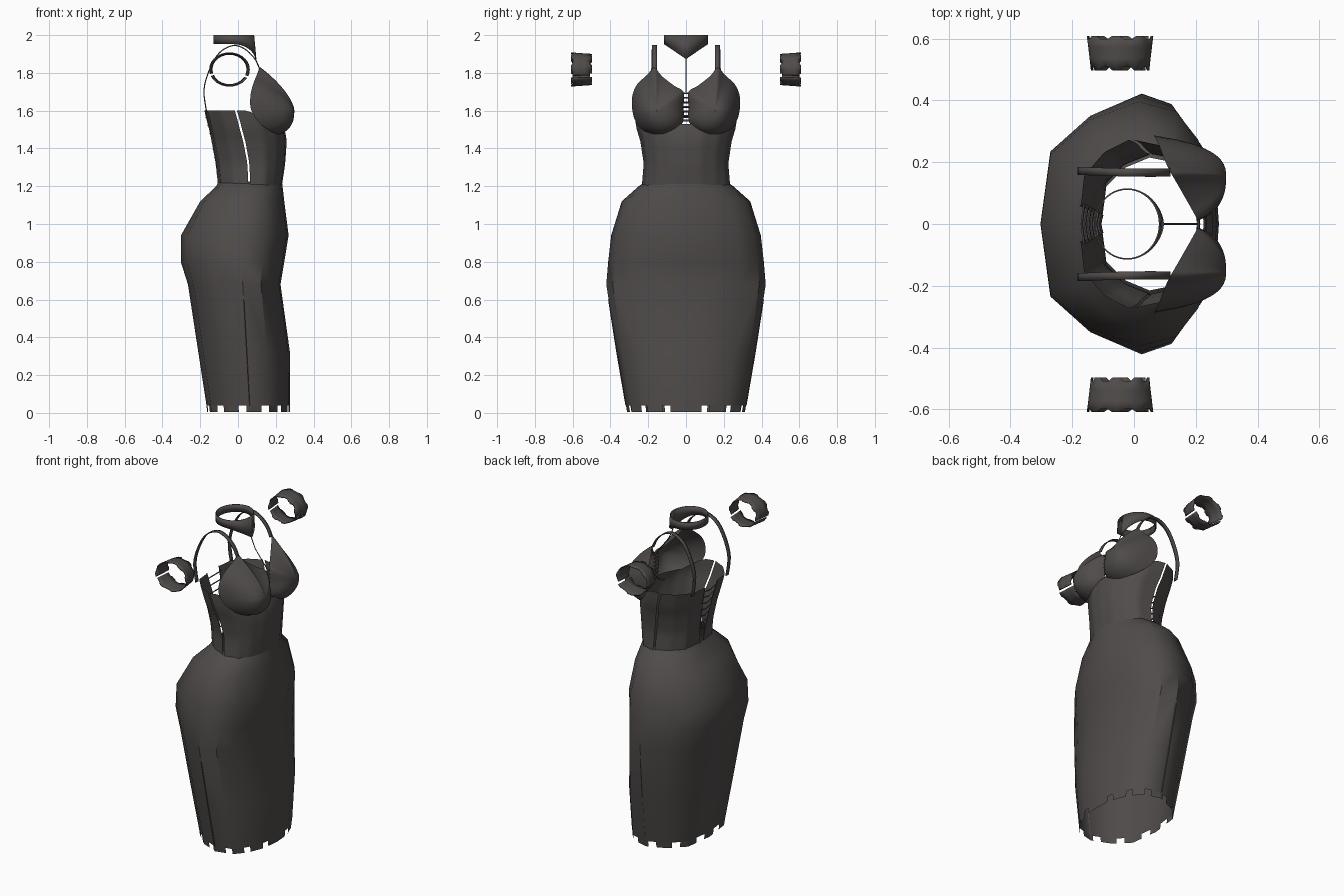
import bpy, bmesh, math
from mathutils import Vector

if "Cube" in bpy.data.objects:
    bpy.data.objects.remove(bpy.data.objects["Cube"])

cloth = bpy.data.materials.new("charcoal cloth")
cloth.diffuse_color = (0.078, 0.071, 0.068, 1)
cloth.use_nodes = True
cloth.node_tree.nodes["Principled BSDF"].inputs["Base Color"].default_value = cloth.diffuse_color


def finish(name, verts, faces, mirror=True, thick=0.0, angle=40):
    me = bpy.data.meshes.new(name)
    me.from_pydata([tuple(v) for v in verts], [], faces)
    me.materials.append(cloth)
    bm = bmesh.new()
    bm.from_mesh(me)
    bmesh.ops.remove_doubles(bm, verts=bm.verts, dist=0.0003)
    bmesh.ops.recalc_face_normals(bm, faces=bm.faces)
    bm.to_mesh(me)
    bm.free()
    ob = bpy.data.objects.new(name, me)
    bpy.context.collection.objects.link(ob)
    bpy.ops.object.select_all(action='DESELECT')
    bpy.context.view_layer.objects.active = ob
    ob.select_set(True)
    bpy.ops.object.shade_smooth_by_angle(angle=math.radians(angle))
    if thick:
        m = ob.modifiers.new("thickness", 'SOLIDIFY')
        m.thickness, m.offset = thick, 0
    if mirror:
        m = ob.modifiers.new("mirror", 'MIRROR')
        m.use_axis = (False, True, False)
        m.merge_threshold = 0.0005
    return ob


def grid(name, rows, closed=False, keep=lambda r, c: True, **kw):
    """Sheet through rows of points."""
    n = len(rows[0])
    faces = []
    for r in range(len(rows) - 1):
        for c in range(n if closed else n - 1):
            d = (c + 1) % n
            if keep(r, c):
                faces.append((r * n + c, r * n + d, (r + 1) * n + d, (r + 1) * n + c))
    return finish(name, [p for row in rows for p in row], faces, **kw)


def cord(name, pts, radius, mirror=False):
    """Thin square cord along a path."""
    pts = [Vector(p) for p in pts]
    rows = []
    for i, p in enumerate(pts):
        t = (pts[min(i + 1, len(pts) - 1)] - pts[max(i - 1, 0)]).normalized()
        a = t.cross(Vector((0.3, 0.1, 1))).normalized()
        b = t.cross(a)
        rows.append([p + radius * v for v in (a, b, -a, -b)])
    return grid(name, rows, closed=True, mirror=mirror)


def spline(pts, steps, closed=False):
    """Catmull-Rom through the points."""
    P = [Vector(p) for p in pts]
    n = len(P)
    at = (lambda i: P[i % n]) if closed else (lambda i: P[max(0, min(n - 1, i))])
    out = []
    for i in range(n if closed else n - 1):
        a, b, c, d = at(i - 1), at(i), at(i + 1), at(i + 2)
        for k in range(steps):
            t = k / steps
            out.append(0.5 * (2 * b + (c - a) * t + (2 * a - 5 * b + 4 * c - d) * t * t
                              + (3 * b - a - 3 * c + d) * t ** 3))
    return out if closed else out + [P[-1]]


# Half cross-section from front to back, scaled per height
HALF = [(1, 0), (.96, .35), (.76, .69), (.48, .92), (0, 1), (-.5, .85), (-.9, .57), (-1, 0)]


def section(ring, s):
    z, back, front, wide, mid = ring
    i = min(int(s), 6)
    f = s - i
    u = HALF[i][0] * (1 - f) + HALF[i + 1][0] * f
    v = HALF[i][1] * (1 - f) + HALF[i + 1][1] * f
    return Vector((mid + u * ((front - mid) if u > 0 else (mid - back)), v * wide, z))


def ring_at(rings, z):
    for a, b in zip(rings, rings[1:]):
        if z <= b[0] + 1e-6:
            f = (z - a[0]) / (b[0] - a[0])
            return [p + (q - p) * f for p, q in zip(a, b)]
    return rings[-1]


# Skirt: height, back x, front x, half width, side seam x
SKIRT = [(.005, -.163, .275, .312, .06), (.04, -.167, .275, .318, .06),
         (.32, -.21, .275, .366, .045), (.68, -.265, .225, .422, .025),
         (.80, -.303, .245, .412, .02), (.94, -.302, .268, .396, .015),
         (1.12, -.20, .245, .34, .02), (1.20, -.115, .236, .25, .04),
         (1.225, -.105, .232, .215, .05)]
grid("skirt", [[section(r, s) for s in range(8)] for r in SKIRT[1:]])

# Torn hem teeth
cols = [i / 8 for i in range(57)]
hem = [[section(r, s) for s in cols] for r in SKIRT[:2]]
grid("torn_hem", hem, keep=lambda r, c: c % 9 < 6)

# Skirt side slit welt
cord("side_slit", [section(ring_at(SKIRT, z), 4) for z in (.04, .2, .32, .45, .6)], .003, True)

# Corset panels, split at the side seam and open down the back
BODICE = [(1.20, -.105, .232, .235, .06), (1.32, -.118, .25, .225, .055),
          (1.44, -.14, .258, .243, .032), (1.50, -.153, .248, .262, .015),
          (1.55, -.166, .225, .27, .003), (1.60, -.178, .205, .275, -.012)]


def back_gap(z):
    return .015 + .045 * max(0, (z - 1.22) / .38)


def panel(name, s0, s1, top):
    rows = []
    for k in range(13):
        row = []
        for j in range(19):
            s = s0 + (s1 - s0) * j / 18
            z = 1.20 + (top(s) - 1.20) * k / 12
            p = section(ring_at(BODICE, z), s)
            if s > 6:
                p.y = max(p.y, back_gap(z))
            row.append(p)
        rows.append(row)
    grid(name, rows)


panel("corset_front", 0, 3.94, lambda s: 1.53 + .07 * max(0, min(1, (s - 2.2) / 1.2)))
panel("corset_back", 4.06, 7, lambda s: 1.60)

# Bust cups: outline pulled out to a rounded apex
OUTLINE = [(.205, .014, 1.70), (.20, .013, 1.62), (.212, .016, 1.54), (.23, .07, 1.492),
           (.215, .15, 1.475), (.165, .225, 1.495), (.105, .268, 1.545), (.068, .285, 1.61),
           (.066, .284, 1.68), (.08, .258, 1.74), (.10, .205, 1.79), (.118, .168, 1.83),
           (.14, .13, 1.785), (.18, .06, 1.73)]
apex = Vector((.298, .155, 1.60))
edge = spline(OUTLINE, 3, closed=True)
rows = []
for k in range(11):
    r = max(1 - k / 10, .004)
    row = []
    for e in edge:
        d = e - apex
        up = max(0, d.z / math.hypot(d.y, d.z))
        h = (1 - r ** (2.6 - 1.0 * up)) ** (.72 + .26 * up) if r < 1 else 0
        row.append((e.x + (apex.x - e.x) * h, apex.y + d.y * r, apex.z + d.z * r))
    rows.append(row)
grid("bust_cup", rows, closed=True, angle=60)

# Shoulder straps
path = spline([(.115, .166, 1.82), (.085, .166, 1.88), (.03, .166, 1.93), (-.03, .167, 1.944),
               (-.10, .169, 1.905), (-.15, .171, 1.82), (-.18, .172, 1.71), (-.166, .172, 1.59)], 4)
grid("shoulder_strap", [[p + Vector((0, w, 0)) for w in (-.013, .013)] for p in path], thick=.006)

# Front and back lacing
for i in range(7):
    z = 1.548 + i * .024
    cord("front_lace", [(.207, -.022, z), (.21, 0, z), (.207, .022, z)], .005)
for i in range(8):
    z = 1.27 + i * .043
    g = back_gap(z) + .008
    x = ring_at(BODICE, z)[1] + .002
    cord("back_lace", [(x + .008, -g, z), (x, 0, z - .006), (x + .008, g, z)], .004)

# Choker with pointed front, and its hanging cord
top, low = [], []
for i in range(25):
    a = math.pi * i / 24
    x, y = -.022 + .105 * math.cos(a), .113 * math.sin(a)
    point = max(0, 1 - y / .115) if x > -.022 else 0
    top.append((x, y, 2.0))
    low.append((x + .012 * point, y, 1.953 - .08 * point))
grid("choker", [top, low], thick=.005)
cord("choker_cord", [(.09, 0, 1.88), (.12, 0, 1.81), (.205, 0, 1.70)], .003)

# Torn wrist cuffs, each in two pieces
N = 48
rows = []
for k in range(4):
    row = []
    for i in range(N):
        a = 2 * math.pi * i / N
        f = k / 3
        torn = .011 * ((i // 3) % 2)
        y = .497 + torn if k == 0 else .608 - torn * .8 if k == 3 else .50 + .11 * f
        row.append((-.045 + (.092 + .013 * f) * math.cos(a), y, 1.818 + (.08 + .008 * f) * math.sin(a)))
    rows.append(row)
grid("wrist_cuff", rows, closed=True, keep=lambda r, c: c not in (26, 44), thick=.005)
